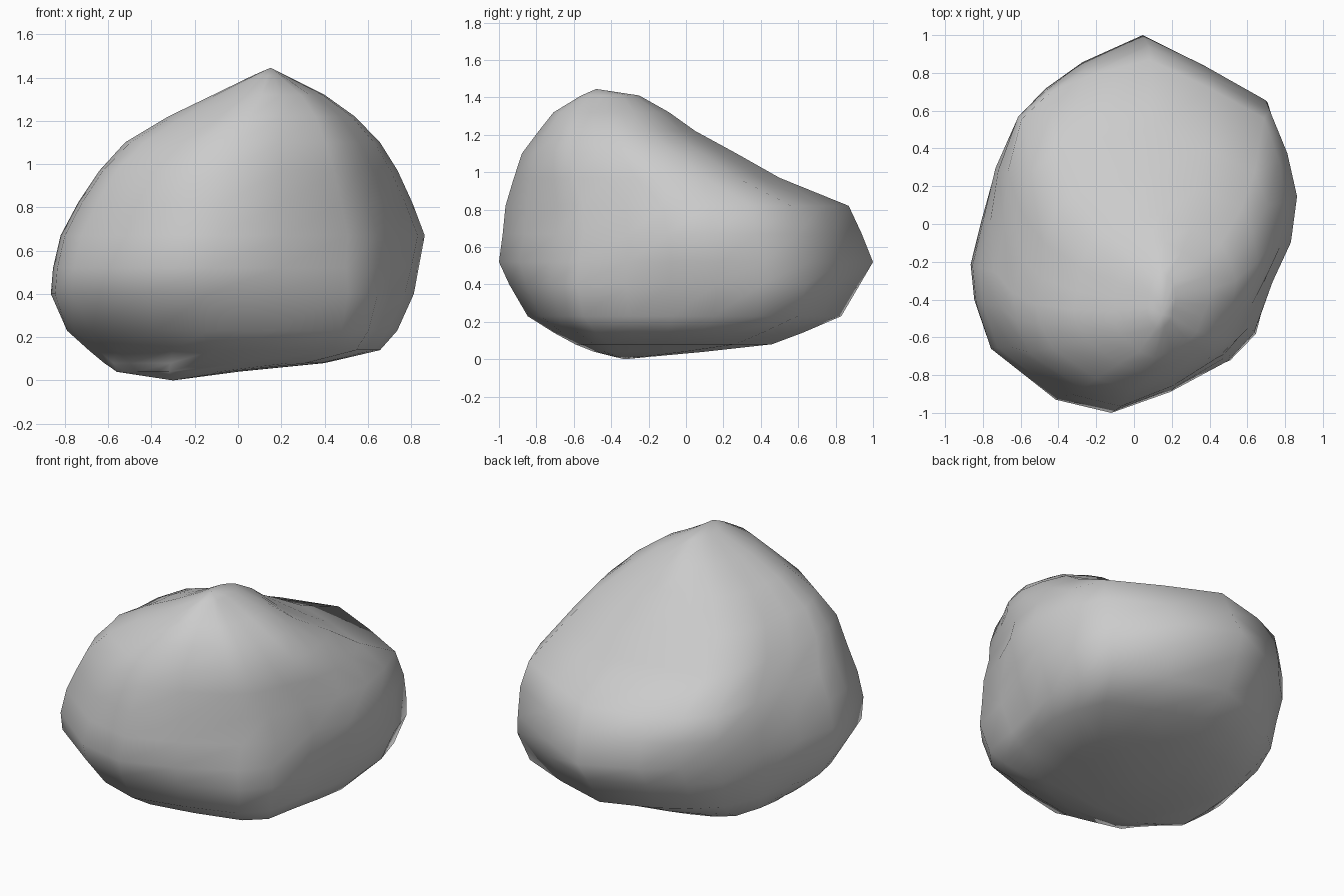
import bpy, bmesh
from math import copysign

# plan outline of the boulder, counter-clockwise
outline = [(0.86, 0.17), (0.80, 0.40), (0.70, 0.63), (0.38, 0.82), (0.06, 1.0),
           (-0.26, 0.85), (-0.45, 0.71), (-0.60, 0.56), (-0.73, 0.29),
           (-0.80, 0.03), (-0.86, -0.22), (-0.84, -0.42), (-0.76, -0.66),
           (-0.41, -0.93), (-0.11, -1.0), (0.20, -0.88), (0.50, -0.70),
           (0.64, -0.55), (0.73, -0.30), (0.83, -0.08)]

# height and left / right / front / back limits of each layer
layers = [(0.04, -0.58, 0.00, -0.50, 0.10),
          (0.08, -0.64, 0.40, -0.60, 0.46),
          (0.14, -0.71, 0.65, -0.71, 0.62),
          (0.23, -0.80, 0.72, -0.85, 0.83),
          (0.40, -0.865, 0.80, -0.945, 0.93),
          (0.52, -0.855, 0.83, -1.0, 1.0),
          (0.67, -0.82, 0.86, -0.98, 0.94),
          (0.82, -0.74, 0.80, -0.965, 0.87),
          (0.97, -0.64, 0.73, -0.92, 0.50),
          (1.10, -0.53, 0.65, -0.88, 0.27),
          (1.22, -0.33, 0.54, -0.79, 0.05),
          (1.32, -0.12, 0.40, -0.71, -0.09),
          (1.41, 0.07, 0.22, -0.56, -0.25)]

# corner bulge per layer, keyed by (left, back)
bulge = {(True, True): (.22, .25, .25, .12, 0, .05, .22, .40, .45, .28, .15, 0, 0),
         (False, True): (0, 0, .10, .25, .20, .08, .05, .10, .12, .10, 0, 0, 0),
         (True, False): (-.22, -.22, -.20, -.10, 0, 0, 0, 0, 0, -.08, -.08, -.05, 0),
         (False, False): (.12, .20, .30, .33, .25, .10, 0, 0, 0, 0, 0, 0, 0)}

bm = bmesh.new()
rings = []
for row, (z, x0, x1, y0, y1) in enumerate(layers):
    ring = []
    for px, py in outline:
        px /= 0.86
        k = bulge[px < 0, py > 0][row] * 0.71 * max(0, abs(px * py) - 0.08)
        ring.append(bm.verts.new(((x0 + x1 + px * (x1 - x0)) / 2 + copysign(1, px) * k,
                                  (y0 + y1 + py * (y1 - y0)) / 2 + copysign(1, py) * k, z)))
    rings.append(ring)

# skin between layers, then close at lowest point and peak
n = len(outline)
for a, b in zip(rings, rings[1:]):
    for i in range(n):
        j = (i + 1) % n
        bm.faces.new((a[i], a[j], b[j], b[i]))
for ring, tip in ((rings[0], (-0.30, -0.33, 0)), (rings[-1], (0.15, -0.48, 1.445))):
    v = bm.verts.new(tip)
    for i in range(n):
        bm.faces.new((ring[i], ring[(i + 1) % n], v))
bmesh.ops.recalc_face_normals(bm, faces=bm.faces)
for f in bm.faces:
    f.smooth = True

mesh = bpy.data.meshes.new("boulder")
bm.to_mesh(mesh)
bm.free()
boulder = bpy.data.objects.new("boulder", mesh)
bpy.context.collection.objects.link(boulder)
